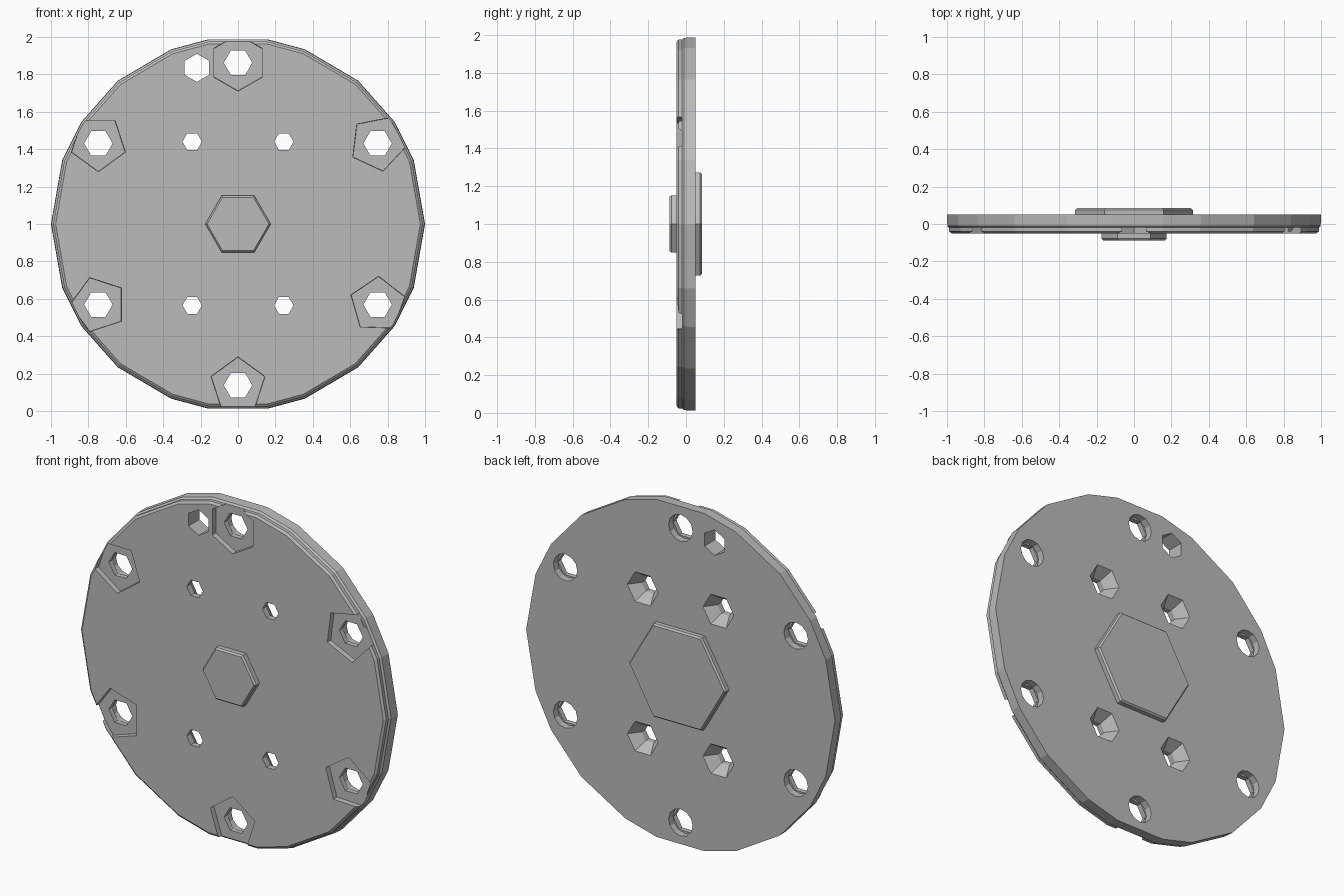
import bpy, bmesh, math

cube = bpy.data.objects.get("Cube")
if cube:
    bpy.data.objects.remove(cube, do_unlink=True)

grey = bpy.data.materials.new("plain grey")
grey.use_nodes = True
colour = (0.5, 0.5, 0.5, 1)
grey.diffuse_color = colour
grey.node_tree.nodes["Principled BSDF"].inputs["Base Color"].default_value = colour


def ring_angles(sides, start=0):
    return [start + 360 * i / sides for i in range(sides)]


def loft(name, angles, profile, x=0, z=1):
    """Solid along y from (y, radius) steps, all sharing the same corner angles."""
    bm = bmesh.new()
    rings = []
    for y, r in profile:
        rings.append([bm.verts.new((x + r * math.cos(math.radians(a)), y,
                                    z + r * math.sin(math.radians(a)))) for a in angles])
    n = len(angles)
    for low, high in zip(rings, rings[1:]):
        for i in range(n):
            j = (i + 1) % n
            bm.faces.new((low[i], low[j], high[j], high[i]))
    bm.faces.new(rings[0])
    bm.faces.new(rings[-1])
    bmesh.ops.recalc_face_normals(bm, faces=bm.faces)
    mesh = bpy.data.meshes.new(name)
    bm.to_mesh(mesh)
    bm.free()
    mesh.materials.append(grey)
    obj = bpy.data.objects.new(name, mesh)
    bpy.context.scene.collection.objects.link(obj)
    return obj


def cut(target, cutter):
    cutter.hide_render = True
    mod = target.modifiers.new("cut", "BOOLEAN")
    mod.operation = "DIFFERENCE"
    mod.solver = "EXACT"
    mod.object = cutter
    bpy.context.view_layer.objects.active = target
    bpy.ops.object.modifier_apply(modifier=mod.name)
    bpy.data.objects.remove(cutter, do_unlink=True)


# Disc with a stepped, slightly tapered rim
quarter = [20, 33, 50, 69, 81]
right = [-a for a in reversed(quarter)] + [0] + quarter
rim = right + [180 + a for a in right]
disc = loft("disc", rim, [(-0.05, 0.975), (-0.04, 0.988), (-0.02, 0.988),
                          (-0.01, 0.998), (0.05, 1)])

# Six open pockets with bolt holes: direction, pocket sides, pocket turn
for direction, sides, turn in [(90, 6, 30), (30, 5, 65), (-30, 5, 88),
                               (-90, 5, 90), (210, 5, 36), (150, 5, 54)]:
    x = 0.862 * math.cos(math.radians(direction))
    z = 1 + 0.862 * math.sin(math.radians(direction))
    cut(disc, loft("pocket_cutter", ring_angles(sides, turn),
                   [(-0.1, 0.155), (-0.02, 0.15)], x, z))
    cut(disc, loft("bolt_cutter", ring_angles(6), [(-0.2, 0.076), (0.2, 0.076)], x, z))
    cut(disc, loft("bore_cutter", ring_angles(12), [(0.01, 0.078), (0.2, 0.078)], x, z))

# Single extra hole beside the top pocket
cut(disc, loft("extra_cutter", ring_angles(6, 30), [(-0.2, 0.075), (0.2, 0.075)], -0.22, 1.835))

# Four small holes, countersunk from the back
for x in (-0.245, 0.245):
    for z in (0.565, 1.44):
        cut(disc, loft("small_cutter", ring_angles(6),
                       [(-0.2, 0.052), (-0.015, 0.052), (0.05, 0.1), (0.1, 0.137)], x, z))

# Hexagonal hubs with softened outer edges
loft("front_hub", ring_angles(6), [(-0.088, 0.165), (-0.078, 0.175), (-0.04, 0.175)])
loft("back_hub", ring_angles(6), [(0.04, 0.315), (0.075, 0.315), (0.085, 0.305)])
